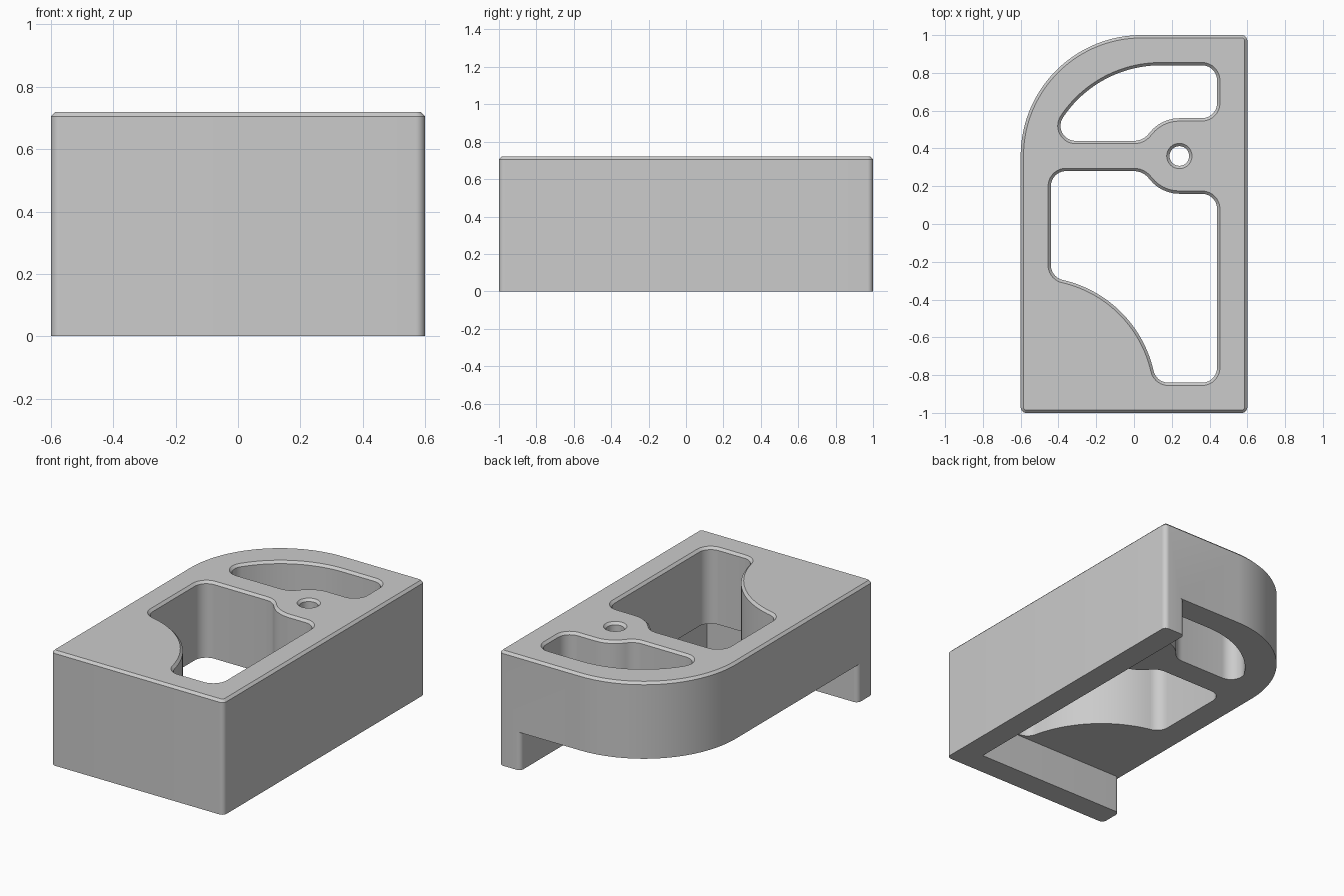
import bpy
import bmesh
from math import cos, sin, radians, ceil

if "Cube" in bpy.data.objects:
    bpy.data.objects.remove(bpy.data.objects["Cube"])

HEIGHT = 0.72
CHAMFER = 0.015
UNDERSIDE = 0.24


def outline(arcs, offset=0.0):
    """Points of a loop of arcs (x, y, radius, start, end), joined by straight lines."""
    points = []
    for x, y, r, start, end in arcs:
        if r == 0:
            points.append((x, y))
            continue
        r += offset if end > start else -offset
        steps = max(4, ceil(abs(end - start) / (2.5 if r > 0.3 else 9)))
        for i in range(steps + 1):
            a = radians(start + (end - start) * i / steps)
            points.append((x + r * cos(a), y + r * sin(a)))
    return points


def loft(name, arcs, levels):
    """Closed solid through the outline, offset at each (height, offset) level."""
    bm = bmesh.new()
    rings = [[bm.verts.new((x, y, z)) for x, y in outline(arcs, d)] for z, d in levels]
    for low, high in zip(rings, rings[1:]):
        for i in range(len(low)):
            j = (i + 1) % len(low)
            bm.faces.new((low[i], low[j], high[j], high[i]))
    bm.faces.new(rings[0][::-1])
    bm.faces.new(rings[-1])
    mesh = bpy.data.meshes.new(name)
    bm.to_mesh(mesh)
    bm.free()
    obj = bpy.data.objects.new(name, mesh)
    bpy.context.collection.objects.link(obj)
    return obj


def cut(body, cutter):
    """Subtract a cutter from the body, then discard it."""
    mod = body.modifiers.new(cutter.name, 'BOOLEAN')
    mod.operation = 'DIFFERENCE'
    mod.solver = 'EXACT'
    mod.object = cutter
    cutter.hide_render = True
    bpy.context.view_layer.objects.active = body
    bpy.ops.object.modifier_apply(modifier=mod.name)
    bpy.data.objects.remove(cutter)


# Block with one large rounded corner and a chamfered top rim
body_arcs = [
    (-0.57, -0.97, 0.03, 180, 270),
    (0.57, -0.97, 0.03, 270, 360),
    (0.57, 0.97, 0.03, 0, 90),
    (0.04, 0.36, 0.64, 90, 180),
]
body = loft("bracket_body", body_arcs,
            [(0, 0), (HEIGHT - CHAMFER, 0), (HEIGHT, -CHAMFER)])

# Underside recess, leaving an L-shaped skirt with rounded ends
recess_arcs = [
    (0.45, -0.85, 0, 0, 0),
    (0.48, 0.97, 0.03, 180, 90),
    (0.48, 1.2, 0, 0, 0),
    (-0.8, 1.2, 0, 0, 0),
    (-0.8, -0.88, 0, 0, 0),
    (-0.57, -0.88, 0.03, 180, 90),
]
cut(body, loft("underside_recess", recess_arcs, [(-0.1, 0), (UNDERSIDE, 0)]))

# Through openings with chamfered rims
back_arcs = [
    (-0.309, 0.52, 0.08, 146.2, 270),
    (0, 0.54, 0.1, 270, 323.1),
    (0.24, 0.36, 0.2, 143.1, 90),
    (0.36, 0.64, 0.08, 270, 360),
    (0.36, 0.76, 0.08, 0, 90),
    (0.14, 0.22, 0.62, 90, 146.2),
]
front_arcs = [
    (0.36, -0.76, 0.08, 270, 360),
    (0.36, 0.08, 0.08, 0, 90),
    (0.24, 0.36, 0.2, 270, 216.9),
    (0, 0.18, 0.1, 36.9, 90),
    (-0.36, 0.2, 0.08, 90, 180),
    (-0.36, -0.218, 0.08, 180, 257.2),
    (-0.52, -0.92, 0.64, 77.2, 12.8),
    (0.182, -0.76, 0.08, 192.8, 270),
]
hole_arcs = [(0.24, 0.36, 0.052, 0, 351)]

overshoot = 0.01
rim = [(-0.1, 0), (HEIGHT - CHAMFER, 0), (HEIGHT + overshoot, CHAMFER + overshoot)]
for name, arcs in (("back_opening", back_arcs),
                   ("front_opening", front_arcs),
                   ("bolt_hole", hole_arcs)):
    cut(body, loft(name, arcs, rim))

# Plain grey finish
grey = bpy.data.materials.new("plain_grey")
grey.use_nodes = True
colour = (0.6, 0.6, 0.6, 1)
grey.diffuse_color = colour
grey.node_tree.nodes["Principled BSDF"].inputs["Base Color"].default_value = colour
body.data.materials.clear()
body.data.materials.append(grey)

bpy.ops.object.select_all(action='DESELECT')
body.select_set(True)
bpy.context.view_layer.objects.active = body
bpy.ops.object.shade_smooth_by_angle(angle=radians(30))
